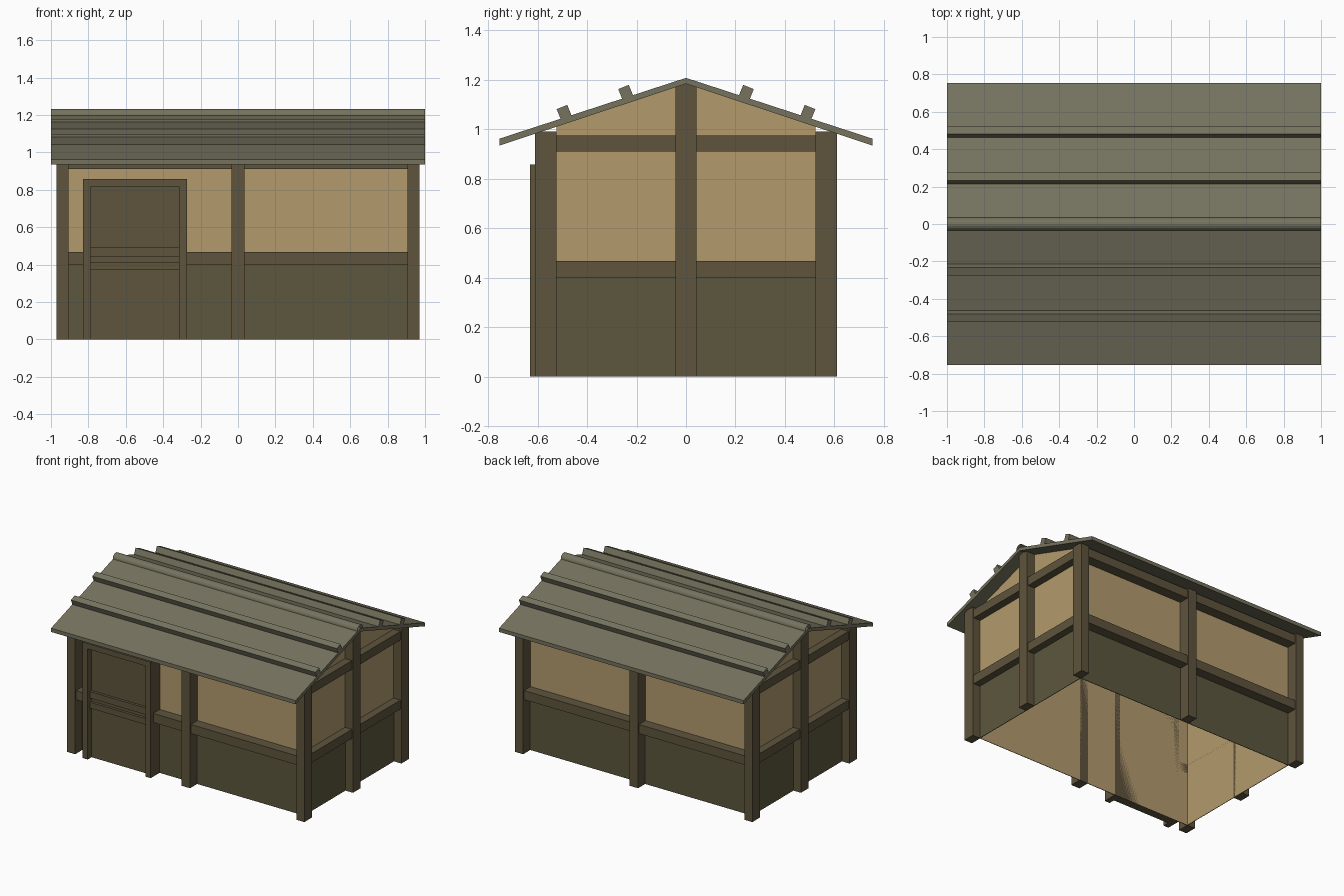
import bpy, bmesh, math
from mathutils import Matrix

if "Cube" in bpy.data.objects:
    bpy.data.objects.remove(bpy.data.objects["Cube"])


def material(name, rgb):
    m = bpy.data.materials.new(name)
    m.diffuse_color = (*rgb, 1)
    m.use_nodes = True
    m.node_tree.nodes["Principled BSDF"].inputs["Base Color"].default_value = m.diffuse_color
    return m


PLASTER = material("plaster", (0.45, 0.33, 0.155))
TIMBER = material("timber", (0.113, 0.089, 0.047))
PANEL = material("lower_panel", (0.107, 0.095, 0.047))
ROOF = material("roofing", (0.18, 0.17, 0.112))


def finish(name, bm, mat):
    bmesh.ops.recalc_face_normals(bm, faces=bm.faces)
    me = bpy.data.meshes.new(name)
    bm.to_mesh(me)
    bm.free()
    ob = bpy.data.objects.new(name, me)
    bpy.context.collection.objects.link(ob)
    me.materials.append(mat)
    return ob


def box(name, x, y, z, mat):
    """Box from (min, max) ranges on each axis."""
    bm = bmesh.new()
    size = [abs(r[1] - r[0]) for r in (x, y, z)]
    mid = [(r[0] + r[1]) / 2 for r in (x, y, z)]
    bmesh.ops.create_cube(bm, size=1, matrix=Matrix.Translation(mid) @ Matrix.Diagonal((*size, 1)))
    return finish(name, bm, mat)


def extrude_x(name, profile, half, mat, caps=True, closed=True):
    """Sweep a (y, z) profile from -half to +half along x."""
    bm = bmesh.new()
    a = [bm.verts.new((-half, y, z)) for y, z in profile]
    b = [bm.verts.new((half, y, z)) for y, z in profile]
    n = len(profile)
    for i in range(n if closed else n - 1):
        j = (i + 1) % n
        bm.faces.new((a[i], a[j], b[j], b[i]))
    if caps:
        bm.faces.new(a)
        bm.faces.new(b)
    return finish(name, bm, mat)


WX, WY = 0.905, 0.523      # wall planes
PX, PY = 0.97, 0.61        # outer faces of the posts
BX, BY = 0.962, 0.60       # outer faces of the beams
SLOPE = 0.246 / 0.755

# Plaster shell: gabled walls, open underneath
top = 1.184 - SLOPE * WY
extrude_x("plaster_walls", [(-WY, 0), (-WY, top), (0, 1.184), (WY, top), (WY, 0)],
          WX, PLASTER, closed=False)

for s, end in ((-1, "left"), (1, "right")):
    # Gable end: middle post, lower panel, beams
    box(f"{end}_middle_post", (s * WX, s * PX), (-0.043, 0.043), (0, 1.184), TIMBER)
    box(f"{end}_lower_panel", (s * WX, s * (WX + 0.004)), (-WY, WY), (0, 0.42), PANEL)
    for label, z in (("rail", (0.40, 0.467)), ("top_beam", (0.91, 0.975))):
        box(f"{end}_{label}", (s * WX, s * BX), (-WY, WY), z, TIMBER)

for t, side in ((-1, "front"), (1, "back")):
    # Long side: corner and middle posts, lower panel, beams
    for s, end in ((-1, "left"), (1, "right")):
        box(f"{side}_{end}_corner_post", (s * WX, s * PX), (t * WY, t * PY), (0, 0.992), TIMBER)
    box(f"{side}_middle_post", (-0.035, 0.035), (t * WY, t * PY), (0, 0.992), TIMBER)
    box(f"{side}_lower_panel", (-WX, WX), (t * WY, t * (WY + 0.004)), (0, 0.42), PANEL)
    box(f"{side}_top_beam", (-WX, WX), (t * WY, t * BY), (0.91, 0.975), TIMBER)

# Waist rails, the front one interrupted by the door
box("back_rail", (-WX, WX), (WY, BY), (0.40, 0.467), TIMBER)
box("front_rail_left", (-WX, -0.83), (-BY, -WY), (0.40, 0.467), TIMBER)
box("front_rail_right", (-0.275, WX), (-BY, -WY), (0.40, 0.467), TIMBER)

# Door with frame and two cross bars
box("door_frame_left", (-0.83, -0.788), (-0.63, -WY), (0, 0.857), TIMBER)
box("door_frame_right", (-0.315, -0.273), (-0.63, -WY), (0, 0.857), TIMBER)
box("door_frame_head", (-0.788, -0.315), (-0.63, -WY), (0.818, 0.857), TIMBER)
box("door_leaf", (-0.788, -0.315), (-0.585, -WY), (0, 0.818), TIMBER)
for i, z in enumerate(((0.37, 0.414), (0.444, 0.493))):
    box(f"door_bar_{i + 1}", (-0.788, -0.315), (-0.605, -0.585), z, TIMBER)

# Roof slab
extrude_x("roof", [(-0.755, 0.934), (-0.755, 0.962), (0, 1.208), (0.755, 0.962),
                   (0.755, 0.934), (0, 1.184)], 1.0, ROOF)

# Battens, tilted with each slope
for t, side in ((-1, "front"), (1, "back")):
    for i, (y, z) in enumerate(((0.243, 1.147), (0.492, 1.066))):
        bm = bmesh.new()
        bmesh.ops.create_cube(bm, size=1, matrix=Matrix.Translation((0, t * y, z))
                              @ Matrix.Rotation(math.radians(-t * 22), 4, 'X')
                              @ Matrix.Diagonal((2.0, 0.046, 0.052, 1)))
        finish(f"{side}_batten_{i + 1}", bm, ROOF)

# Thin half-round ridge cap
arc = [(0.035 * math.cos(math.pi * k / 10), 1.198 + 0.035 * math.sin(math.pi * k / 10))
       for k in range(11)]
extrude_x("ridge_cap", arc, 1.0, ROOF, caps=False, closed=False)
